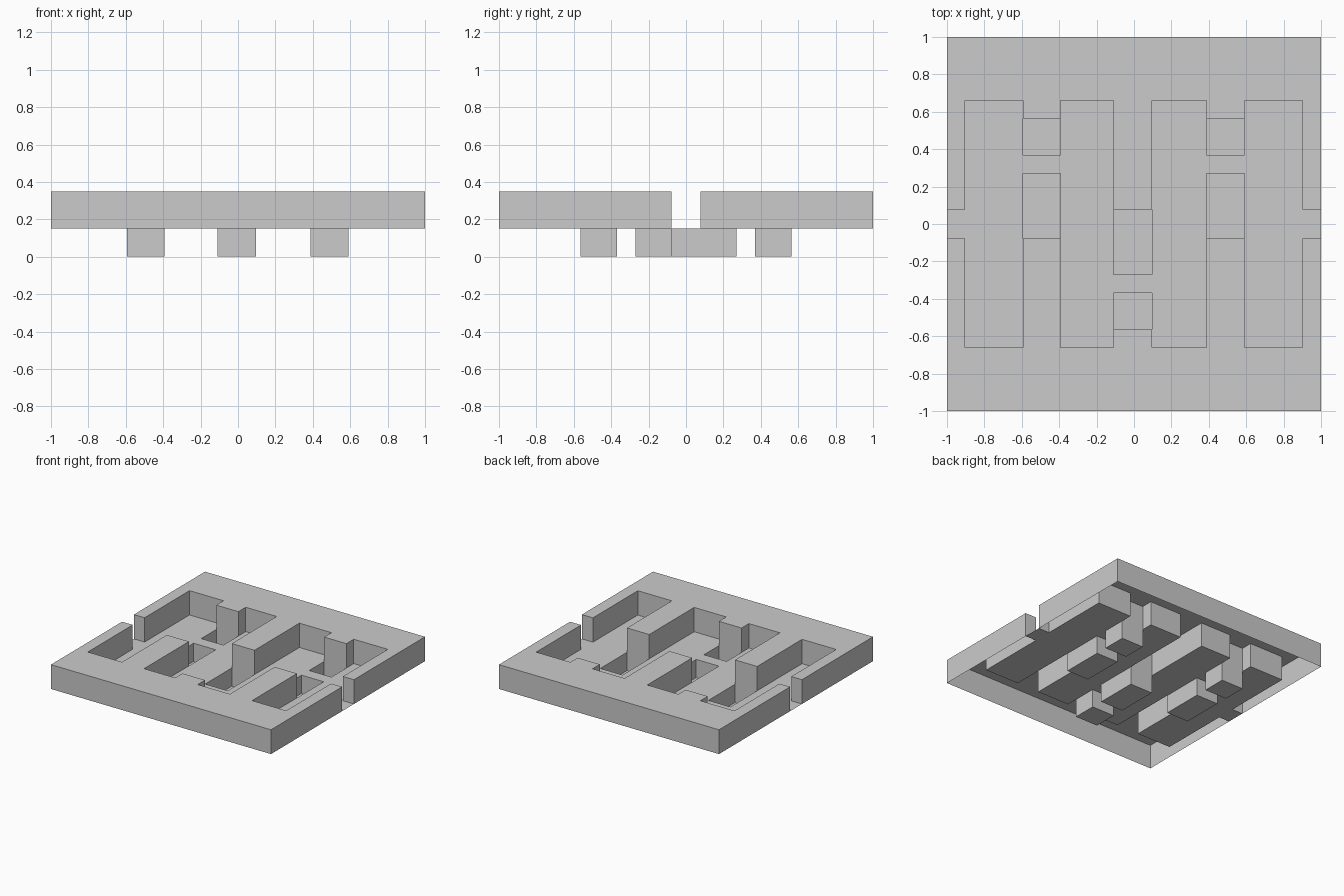
import bpy, bmesh, math

if "Cube" in bpy.data.objects:
    bpy.data.objects.remove(bpy.data.objects["Cube"])

TOP, FLOOR, PIT = 0.35, 0.15, 0.0
END, NEAR, SLOT = 0.66, 0.565, 0.077   # lane end, pit end, entry half width

# Regions lowered into the plate: x0, x1, y0, y1, height
regions = []

# Four long lanes
for x0, x1 in ((-0.903, -0.593), (-0.392, -0.11), (0.096, 0.388), (0.59, 0.9)):
    regions.append((x0, x1, -END, END, FLOOR))

# Entry slots on the left and right edges
regions += [(-1, -0.903, -SLOT, SLOT, FLOOR), (0.9, 1, -SLOT, SLOT, FLOOR)]

# Crossings between lanes: two pits with a floor-level bridge between them
for x0, x1, s in ((-0.593, -0.392, 1), (-0.11, 0.096, -1), (0.388, 0.59, 1)):
    for a, b, h in ((-SLOT, 0.27, PIT), (0.27, 0.37, FLOOR), (0.37, NEAR, PIT)):
        regions.append((x0, x1, min(a * s, b * s), max(a * s, b * s), h))

xs = sorted({-1.0, 1.0} | {v for r in regions for v in r[:2]})
ys = sorted({-1.0, 1.0} | {v for r in regions for v in r[2:4]})


def height(i, j):
    """Height of a grid cell; outside the plate it is the rim's bottom level."""
    if not (0 <= i < len(xs) - 1 and 0 <= j < len(ys) - 1):
        return FLOOR
    cx, cy = (xs[i] + xs[i + 1]) / 2, (ys[j] + ys[j + 1]) / 2
    for x0, x1, y0, y1, h in regions:
        if x0 < cx < x1 and y0 < cy < y1:
            return h
    return TOP


bm = bmesh.new()


def quad(*pts):
    bm.faces.new([bm.verts.new(p) for p in pts])


def wall(p, q, ha, hb):
    """Upright faces along p-q between neighbouring heights, facing the lower side."""
    if ha < hb:
        p, q, ha, hb = q, p, hb, ha
    levels = [z for z in (PIT, FLOOR, TOP) if hb <= z <= ha]
    for lo, hi in zip(levels, levels[1:]):
        quad((*p, lo), (*q, lo), (*q, hi), (*p, hi))


# Thin stepped shell, open underneath
for i in range(len(xs)):
    for j in range(len(ys)):
        h = height(i, j)
        if i < len(xs) - 1 and j < len(ys) - 1:
            x0, x1, y0, y1 = xs[i], xs[i + 1], ys[j], ys[j + 1]
            quad((x0, y0, h), (x1, y0, h), (x1, y1, h), (x0, y1, h))
        if j < len(ys) - 1:
            wall((xs[i], ys[j]), (xs[i], ys[j + 1]), height(i - 1, j), h)
        if i < len(xs) - 1:
            wall((xs[i + 1], ys[j]), (xs[i], ys[j]), height(i, j - 1), h)

bmesh.ops.remove_doubles(bm, verts=bm.verts, dist=1e-5)
bmesh.ops.dissolve_limit(bm, angle_limit=math.radians(1), verts=bm.verts, edges=bm.edges)

mesh = bpy.data.meshes.new("channel_plate")
bm.to_mesh(mesh)
bm.free()
bpy.context.collection.objects.link(bpy.data.objects.new("channel_plate", mesh))
